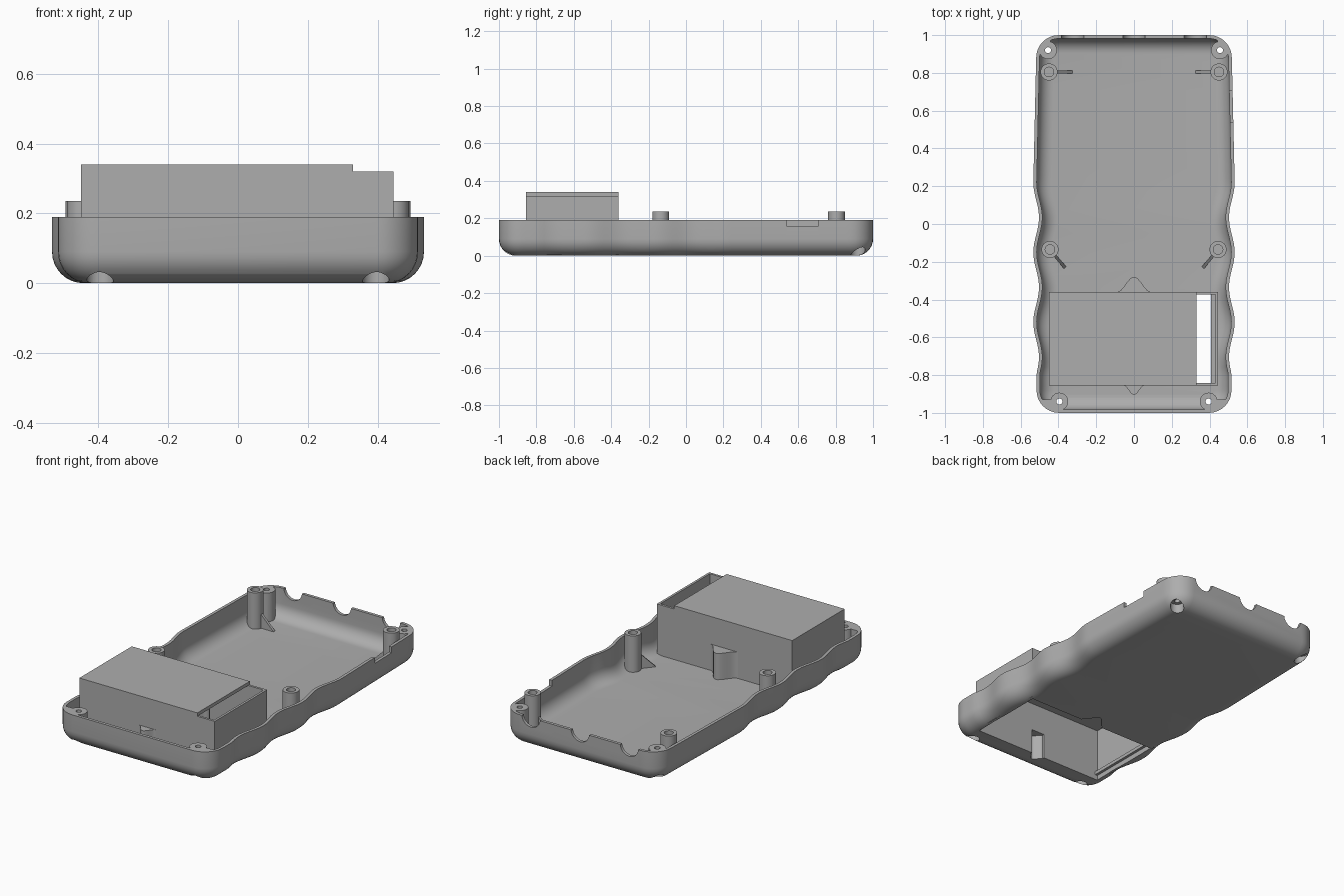
import bpy, bmesh
from math import sin, cos, pi, radians
from mathutils import Matrix, Vector

old = bpy.data.objects.get("Cube")
if old:
    bpy.data.objects.remove(old)

GREY = (0.42, 0.42, 0.42, 1)
mat = bpy.data.materials.new("plastic grey")
mat.use_nodes = True
mat.diffuse_color = GREY
mat.node_tree.nodes["Principled BSDF"].inputs["Base Color"].default_value = GREY

RIM, WALL, CORNER, FILLET = 0.19, 0.018, 0.12, 0.09


def finish(bm, name):
    bmesh.ops.recalc_face_normals(bm, faces=bm.faces)
    me = bpy.data.meshes.new(name)
    bm.to_mesh(me)
    bm.free()
    me.materials.append(mat)
    ob = bpy.data.objects.new(name, me)
    bpy.context.collection.objects.link(ob)
    return ob


def box(name, x0, x1, y0, y1, z0, z1):
    bm = bmesh.new()
    bmesh.ops.create_cube(bm, size=1)
    for v in bm.verts:
        v.co = ((x0 + x1) / 2 + v.co.x * (x1 - x0),
                (y0 + y1) / 2 + v.co.y * (y1 - y0),
                (z0 + z1) / 2 + v.co.z * (z1 - z0))
    return finish(bm, name)


def cylinder(name, x, y, z0, z1, r, sides=32):
    bm = bmesh.new()
    bmesh.ops.create_cone(bm, cap_ends=True, segments=sides, radius1=r, radius2=r, depth=z1 - z0,
                          matrix=Matrix.Translation((x, y, (z0 + z1) / 2)))
    return finish(bm, name)


def prism(name, points, offset):
    """Extrude a closed 3D polygon by an offset vector."""
    bm = bmesh.new()
    face = bm.faces.new([bm.verts.new(p) for p in points])
    new = bmesh.ops.extrude_face_region(bm, geom=[face])["geom"]
    bmesh.ops.translate(bm, vec=offset, verts=[g for g in new if isinstance(g, bmesh.types.BMVert)])
    return finish(bm, name)


def boolean(ob, cutters, op="DIFFERENCE", keep=False):
    for c in cutters:
        mod = ob.modifiers.new("cut", "BOOLEAN")
        mod.operation, mod.solver, mod.object = op, "EXACT", c
    deps = bpy.context.evaluated_depsgraph_get()
    me = bpy.data.meshes.new_from_object(ob.evaluated_get(deps))
    ob.modifiers.clear()
    ob.data = me
    if not keep:
        for c in cutters:
            bpy.data.objects.remove(c)
    return ob


# Wavy grip outline
def half_width(y):
    if y > 0.22:
        return 0.533 - 0.015 * (y - 0.22) / 0.66
    if y < -0.79:
        y = -0.79
    return 0.518 + 0.015 * cos(2 * pi * (y - 0.22) / 0.37)


def outline(d):
    yc = 1 - CORNER
    r = CORNER - d
    half = []
    for i in range(9):
        a = -pi / 2 + pi / 2 * i / 8
        half.append((half_width(-yc) - CORNER + r * cos(a), -yc + r * sin(a)))
    for i in range(1, 72):
        y = -yc + 2 * yc * i / 72
        half.append((half_width(y) - d, y))
    for i in range(9):
        a = pi / 2 * i / 8
        half.append((half_width(yc) - CORNER + r * cos(a), yc + r * sin(a)))
    return half + [(-x, y) for x, y in reversed(half)]


def tray(name, inset, z0, top):
    """Solid with the grip outline and a rounded bottom edge."""
    r = FILLET - inset * 0.7
    rings = [(inset + r * (1 - sin(a)), z0 + r * (1 - cos(a)))
             for a in [pi / 2 * i / 8 for i in range(9)]] + [(inset, top)]
    bm = bmesh.new()
    loops = [[bm.verts.new((x, y, z)) for x, y in outline(d)] for d, z in rings]
    n = len(loops[0])
    for a, b in zip(loops, loops[1:]):
        for i in range(n):
            bm.faces.new((a[i], a[(i + 1) % n], b[(i + 1) % n], b[i]))
    bm.faces.new(loops[0])
    bm.faces.new(loops[-1])
    return finish(bm, name)


SCREWS = [(s * x, y) for s in (1, -1) for x, y in ((0.455, 0.92), (0.395, -0.94))]
POSTS = [(s * x, y) for s in (1, -1) for x, y in ((0.45, 0.805), (0.445, -0.135))]
BX0, BX1, BY0, BY1 = -0.45, 0.445, -0.855, -0.36
T = 0.014

# Cavity with the corner screw bosses left solid
cavity = tray("cavity", WALL, WALL, 0.4)
bosses = []
for x, y in SCREWS:
    sx, sy = (1 if x > 0 else -1), (1 if y > 0 else -1)
    bosses.append(cylinder("boss", x, y, -0.1, 0.5, 0.047))
    xs = sorted((x - sx * 0.012, sx * 0.6))
    ys = sorted((y - sy * 0.012, sy * 1.1))
    bosses.append(box("boss_fill", *xs, *ys, -0.1, 0.5))
boolean(cavity, bosses)

# Case shell
shell = boolean(tray("case_shell", 0, 0, RIM), [cavity])
cuts = []
for x, y in SCREWS:
    cuts.append(cylinder("screw_hole", x, y, -0.1, 0.4, 0.016, 20))
    cuts.append(cylinder("screw_recess", x, y, -0.1, 0.055, 0.038))
for x in (-0.325, 0, 0.325):
    c = cylinder("port_notch", 0, 0, -0.06, 0.06, 0.06)
    c.data.transform(Matrix.Translation((x, 0.99, RIM + 0.005)) @ Matrix.Rotation(pi / 2, 4, "X"))
    cuts.append(c)
cuts.append(box("side_notch", 0.47, 0.6, 0.54, 0.705, 0.155, 0.3))
cuts.append(box("battery_opening", BX0 + T, BX1 - T, BY0 + T, BY1 - T, -0.1, 0.1))


# Finger tabs, as bell-shaped prisms on the battery box
def tab(name, y, width, depth, z0, z1):
    pts = []
    for i in range(17):
        t = -1 + i / 8
        pts.append((t * width, y + depth * (0.5 + 0.5 * cos(pi * t)), z0))
    root = y - (0.03 if depth > 0 else -0.03)
    pts = [(-width, root, z0)] + pts + [(width, root, z0)]
    return prism(name, pts, (0, 0, z1 - z0))


TABS = [("rear_tab", BY1, 0.09, 0.08, 0.175), ("front_tab", BY0, 0.055, -0.05, 0.165)]


def tab_cutters():
    return [tab("tab_slot", y, w * 0.8, d * 0.8, -0.1, top - T) for _, y, w, d, top in TABS]


boolean(shell, cuts + tab_cutters())

# Battery box: hollow sleeve, raised lid, open slot at one end
sleeve = box("battery_box", BX0, BX1, BY0, BY1, 0.004, 0.32)
boolean(sleeve, [box("inside", BX0 + T, BX1 - T, BY0 + T, BY1 - T, -0.1, 0.5)] + tab_cutters())
lid = box("battery_box_lid", BX0, 0.33, BY0, BY1, 0.32, 0.34)
box("latch_ledge", 0.408, BX1 - T / 2, BY0 + T / 2, BY1 - T / 2, 0.03, 0.05)
box("hinge_ledge", BX0 + T / 2, BX0 + 0.03, BY0 + T / 2, BY1 - T / 2, 0.03, 0.05)
for name, y, w, d, top in TABS:
    t = tab(name, y, w, d, 0.004, top)
    boolean(t, tab_cutters() + [box("inside", BX0, BX1, BY0 + T / 2, BY1 - T / 2, -0.1, 0.5)])

# Board posts, trimmed to the rounded case, with bracing ribs
trim = tray("post_trim", 0.006, 0.006, 0.4)
for x, y in POSTS:
    s = 1 if x > 0 else -1
    tag = ("left_" if s > 0 else "right_") + ("rear" if y > 0 else "front")
    post = cylinder(tag + "_post", x, y, 0, 0.235, 0.045)
    boolean(post, [trim], "INTERSECT", keep=True)
    boolean(post, [cylinder("bore", x, y, 0.07, 0.4, 0.025)])
    along = Vector((-s, 0, 0)) if y > 0 else Vector((-s * 0.64, -0.77, 0))
    side = along.cross(Vector((0, 0, 1))) * 0.008
    base = Vector((x, y, 0.01)) - side
    pts = [base + along * a + Vector((0, 0, h))
           for a, h in ((0.035, 0), (0.125, 0), (0.125, 0.01), (0.035, 0.1))]
    prism(tag + "_rib", pts, side * 2)
bpy.data.objects.remove(trim)

# Smooth curved walls, keep edges sharp
bpy.ops.object.select_all(action="DESELECT")
for ob in bpy.context.collection.objects:
    if ob.type == "MESH" and mat.name in ob.data.materials:
        ob.select_set(True)
        bpy.context.view_layer.objects.active = ob
bpy.ops.object.shade_smooth_by_angle(angle=radians(35))
